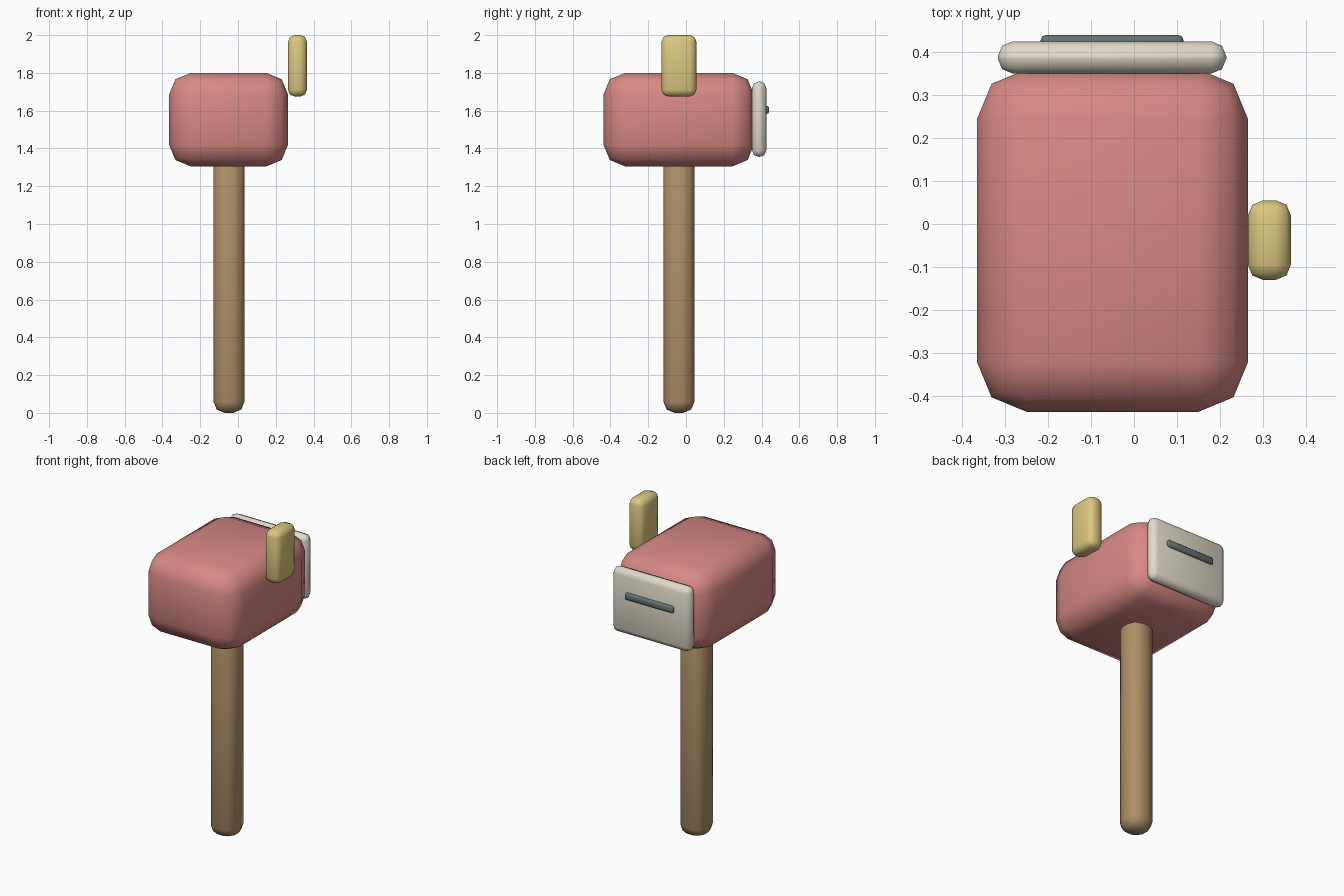
import bpy

if "Cube" in bpy.data.objects:
    bpy.data.objects.remove(bpy.data.objects["Cube"])


def rounded_box(name, lo, hi, bevel, color):
    """Box spanning lo..hi with two-segment rounded edges and smooth shading."""
    bpy.ops.mesh.primitive_cube_add(size=1, location=[(a + b) / 2 for a, b in zip(lo, hi)])
    ob = bpy.context.object
    ob.name = name
    ob.scale = [b - a for a, b in zip(lo, hi)]
    bpy.ops.object.transform_apply(location=False, rotation=False, scale=True)
    mod = ob.modifiers.new("rounding", 'BEVEL')
    mod.width = bevel
    mod.segments = 2
    mod.limit_method = 'NONE'
    bpy.ops.object.shade_smooth()
    mat = bpy.data.materials.new(name + "_paint")
    mat.diffuse_color = (*color, 1)
    mat.use_nodes = True
    mat.node_tree.nodes["Principled BSDF"].inputs["Base Color"].default_value = mat.diffuse_color
    ob.data.materials.append(mat)
    return ob


# Wooden post, running up into the box
rounded_box("post", (-0.13, -0.12, 0), (0.035, 0.045, 1.40), 0.06, (0.43, 0.28, 0.14))
# Main mailbox body
rounded_box("mailbox_body", (-0.365, -0.437, 1.305), (0.265, 0.36, 1.80), 0.115, (0.68, 0.25, 0.23))
# Door plate and its mail slot on the back
rounded_box("door_plate", (-0.317, 0.35, 1.355), (0.215, 0.425, 1.755), 0.035, (0.75, 0.70, 0.58))
rounded_box("mail_slot", (-0.217, 0.40, 1.583), (0.115, 0.44, 1.626), 0.012, (0.13, 0.17, 0.17))
# Raised signal flag on the side
rounded_box("flag", (0.265, -0.13, 1.675), (0.365, 0.055, 2.0), 0.035, (0.72, 0.58, 0.22))
